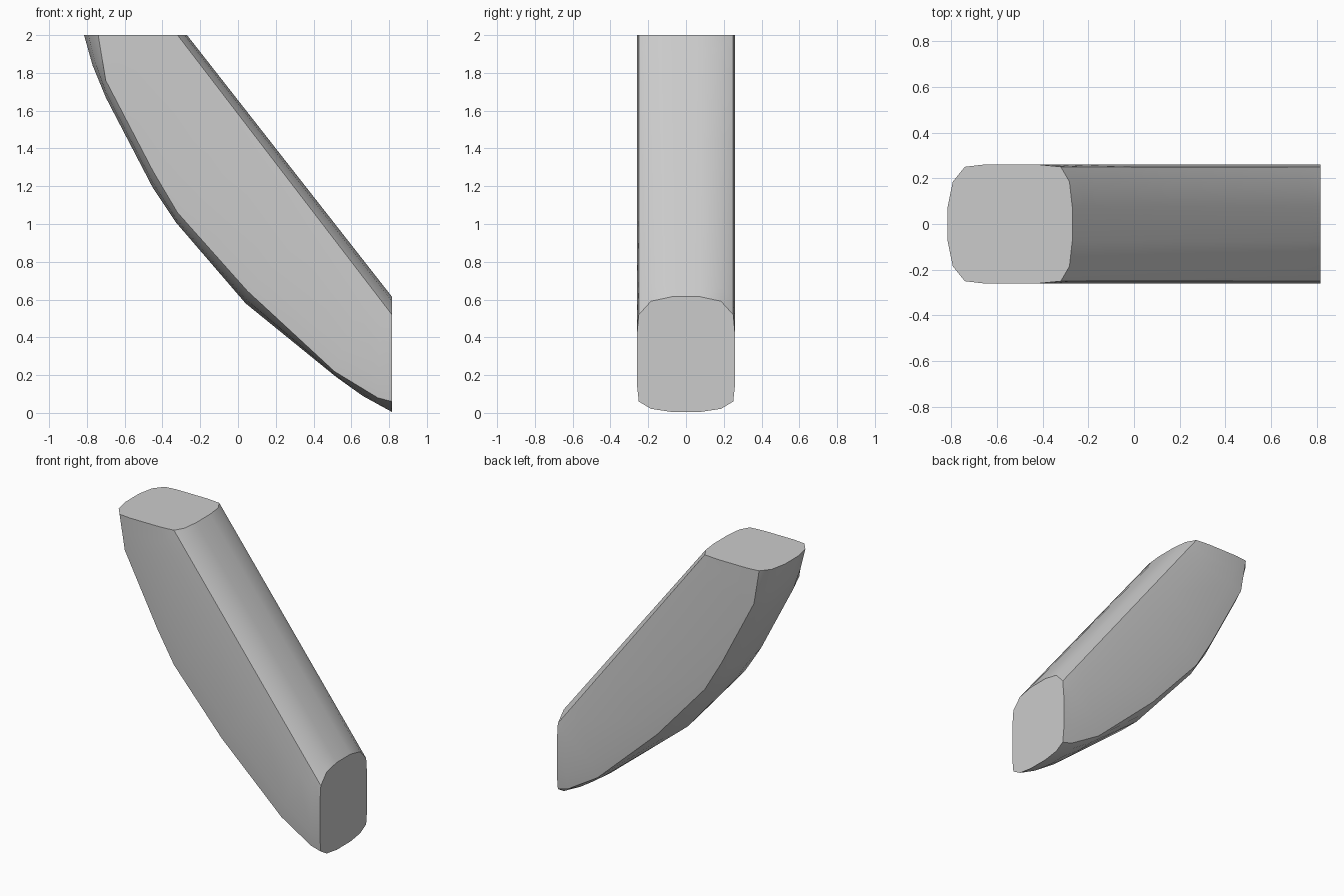
import bpy, bmesh, math
from mathutils import Vector

cube = bpy.data.objects.get("Cube")
if cube:
    bpy.data.objects.remove(cube, do_unlink=True)

mat = bpy.data.materials.new("plain grey")
mat.use_nodes = True
mat.diffuse_color = (0.6, 0.6, 0.6, 1)
mat.node_tree.nodes["Principled BSDF"].inputs["Base Color"].default_value = (0.6, 0.6, 0.6, 1)


def pt(x, z):
    return Vector((x, 0, z))


# Stations along the bar: outer crown, outer shoulder, position along the straight inner side
stations = [
    (pt(-.815, 2), pt(-.74, 2), 0),
    (pt(-.77, 1.84), pt(-.72, 1.88), .05),
    (pt(-.70, 1.67), pt(-.70, 1.76), .10),
    (pt(-.45, 1.19), pt(-.45, 1.28), .28),
    (pt(-.33, 1.01), pt(-.32, 1.06), .39),
    (pt(.04, .58), pt(.05, .645), .66),
    (pt(.52, .19), pt(.51, .22), .88),
    (pt(.66, .09), pt(.74, .08), .95),
    (pt(.815, .005), pt(.815, .06), 1),
]
crown_start, crown_end = pt(-.27, 2), pt(.815, .615)
edge_start, edge_end = pt(-.32, 2), pt(.815, .52)


def half_section(crown, shoulder, t):
    """Points of one half of the rounded cross-section, outer to inner."""
    inner = crown_start.lerp(crown_end, t)
    edge = edge_start.lerp(edge_end, t)
    rows = [(crown, .075), (crown.lerp(shoulder, .3), .185), (shoulder, .25),
            (shoulder.lerp(edge, .2), .26), (shoulder.lerp(edge, .76), .26),
            (edge, .25), (edge.lerp(inner, .75), .185), (inner, .075)]
    return [p + Vector((0, y, 0)) for p, y in rows]


# Loft the curved bar through its mirrored sections
bm = bmesh.new()
rings = []
for station in stations:
    half = half_section(*station)
    other = [Vector((p.x, -p.y, p.z)) for p in reversed(half)]
    rings.append([bm.verts.new(p) for p in half + other])
for a, b in zip(rings, rings[1:]):
    for i in range(len(a)):
        j = (i + 1) % len(a)
        bm.faces.new((a[i], a[j], b[j], b[i]))
# Flat cut ends
bm.faces.new(rings[0])
bm.faces.new(rings[-1])
bmesh.ops.recalc_face_normals(bm, faces=bm.faces)

mesh = bpy.data.meshes.new("curved_bar")
bm.to_mesh(mesh)
bm.free()
mesh.materials.append(mat)
bar = bpy.data.objects.new("curved_bar", mesh)
bpy.context.collection.objects.link(bar)
bpy.ops.object.select_all(action="DESELECT")
bar.select_set(True)
bpy.context.view_layer.objects.active = bar
bpy.ops.object.shade_smooth_by_angle(angle=math.radians(30))
